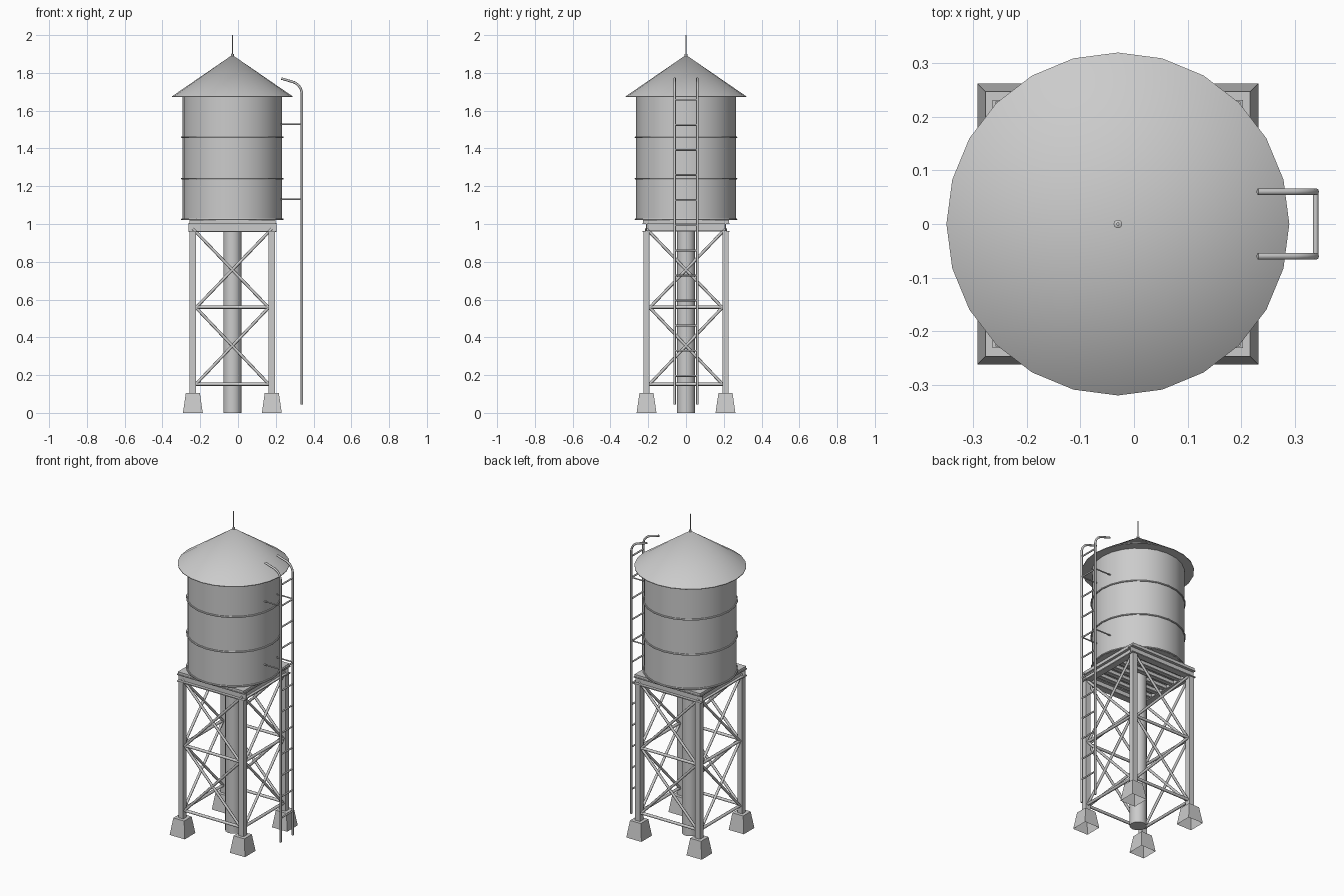
import bpy, bmesh, math
from mathutils import Vector

if "Cube" in bpy.data.objects:
    bpy.data.objects.remove(bpy.data.objects["Cube"])

CX = -0.03          # tower axis
L = 0.209           # leg offset from the axis


def finish(name, bm, smooth=False):
    bmesh.ops.recalc_face_normals(bm, faces=bm.faces)
    me = bpy.data.meshes.new(name)
    bm.to_mesh(me)
    bm.free()
    ob = bpy.data.objects.new(name, me)
    bpy.context.collection.objects.link(ob)
    if smooth:
        bpy.ops.object.select_all(action='DESELECT')
        ob.select_set(True)
        bpy.context.view_layer.objects.active = ob
        bpy.ops.object.shade_smooth_by_angle(angle=math.radians(40))
    return ob


def lathe(name, profile, n=24, smooth=True):
    """Revolve (radius, z) points about the tower axis."""
    bm = bmesh.new()
    vs = [bm.verts.new((CX + r, 0, z)) for r, z in profile]
    es = [bm.edges.new(p) for p in zip(vs, vs[1:])]
    bmesh.ops.spin(bm, geom=vs + es, cent=(CX, 0, 0), axis=(0, 0, 1),
                   angle=2 * math.pi, steps=n)
    bmesh.ops.remove_doubles(bm, verts=bm.verts, dist=1e-5)
    return finish(name, bm, smooth)


def tube(name, pts, r, n=8):
    cu = bpy.data.curves.new(name, 'CURVE')
    cu.dimensions = '3D'
    cu.bevel_depth = r
    cu.bevel_resolution = max(0, n // 2 - 2)
    cu.use_fill_caps = True
    sp = cu.splines.new('POLY')
    sp.points.add(len(pts) - 1)
    for p, c in zip(sp.points, pts):
        p.co = (*c, 1)
    ob = bpy.data.objects.new(name, cu)
    bpy.context.collection.objects.link(ob)
    return ob


def add_box(bm, lo, hi):
    lo, hi = Vector(lo), Vector(hi)
    g = bmesh.ops.create_cube(bm, size=1)['verts']
    bmesh.ops.scale(bm, vec=hi - lo, verts=g)
    bmesh.ops.translate(bm, vec=(lo + hi) / 2, verts=g)


def i_beam(name, off, along_x, half, w, z0, z1, t=0.006):
    """I-section beam at a sideways offset, running along x or y."""
    bm = bmesh.new()
    for hw, a, b in ((w / 2, z0, z0 + t), (t / 2, z0 + t, z1 - t), (w / 2, z1 - t, z1)):
        if along_x:
            add_box(bm, (CX - half, off - hw, a), (CX + half, off + hw, b))
        else:
            add_box(bm, (CX + off - hw, -half, a), (CX + off + hw, half, b))
    return finish(name, bm)


# Tank, roof, mast and riser pipe
lathe("tank", [(0, 1.02), (0.264, 1.02), (0.264, 1.675), (0, 1.675)])
lathe("roof", [(0, 1.672), (0.319, 1.672), (0.319, 1.676), (0, 1.895)])
lathe("roof_cap", [(0.008, 1.885), (0.008, 1.899), (0, 1.903)], 10)
tube("mast", [(CX, 0, 1.88), (CX, 0, 2.0)], 0.003)
lathe("riser_pipe", [(0, 0), (0.048, 0), (0.048, 1.02)], 20)

# Hoops round the tank
for i, z in enumerate((1.025, 1.24, 1.46)):
    ring = [(0.267 + 0.005 * math.cos(a * math.pi / 3), z + 0.005 * math.sin(a * math.pi / 3))
            for a in range(7)]
    lathe(f"tank_hoop_{i}", ring)

# Footings (open underneath) and legs
for sx in (-1, 1):
    for sy in (-1, 1):
        x, y = CX + sx * L, sy * L
        bm = bmesh.new()
        add_box(bm, (x - 0.0525, y - 0.0525, 0), (x + 0.0525, y + 0.0525, 0.105))
        for v in bm.verts:
            if v.co.z > 0.05:
                v.co.x = x + (v.co.x - x) * 0.71
                v.co.y = y + (v.co.y - y) * 0.71
        bm.normal_update()
        low = [f for f in bm.faces if f.calc_center_median().z < 0.01]
        bmesh.ops.delete(bm, geom=low, context='FACES_ONLY')
        finish("footing", bm)
        bm = bmesh.new()
        add_box(bm, (x - 0.017, y - 0.017, 0.09), (x + 0.017, y + 0.017, 0.962))
        finish("leg", bm)

# Horizontal and crossed braces on the four sides
corners = [(-L, -L), (L, -L), (L, L), (-L, L)]
for k in range(4):
    (ax, ay), (bx, by) = corners[k], corners[(k + 1) % 4]
    for z in (0.152, 0.56):
        tube("horizontal_brace", [(CX + ax, ay, z), (CX + bx, by, z)], 0.009)
    for z0, z1 in ((0.135, 0.575), (0.54, 0.975)):
        tube("cross_brace", [(CX + ax, ay, z0), (CX + bx, by, z1)], 0.008)
        tube("cross_brace", [(CX + ax, ay, z1), (CX + bx, by, z0)], 0.008)

# Platform beams, joists and deck
for s in (-1, 1):
    i_beam("main_beam", s * 0.21, True, 0.233, 0.042, 0.958, 1.006)
    i_beam("end_beam", s * 0.21, False, 0.205, 0.04, 0.960, 1.005)
for i in range(5):
    i_beam("joist", -0.13 + i * 0.065, True, 0.208, 0.024, 0.968, 1.004)
bm = bmesh.new()
add_box(bm, (CX - 0.228, -0.228, 1.006), (CX + 0.228, 0.228, 1.02))
finish("deck", bm)

# Ladder: bent rails, rungs and stand-offs
for s in (-1, 1):
    y = s * 0.06
    tube("ladder_rail", [(0.338, y, 0.045), (0.338, y, 1.695), (0.332, y, 1.718),
                         (0.318, y, 1.737), (0.298, y, 1.75), (0.23, y, 1.77)], 0.0065)
    for z in (1.13, 1.527):
        tube("ladder_standoff", [(0.22, y, z), (0.338, y, z)], 0.004)
for i in range(12):
    z = 0.196 + i * 0.1329
    tube("ladder_rung", [(0.338, -0.06, z), (0.338, 0.06, z)], 0.005)
